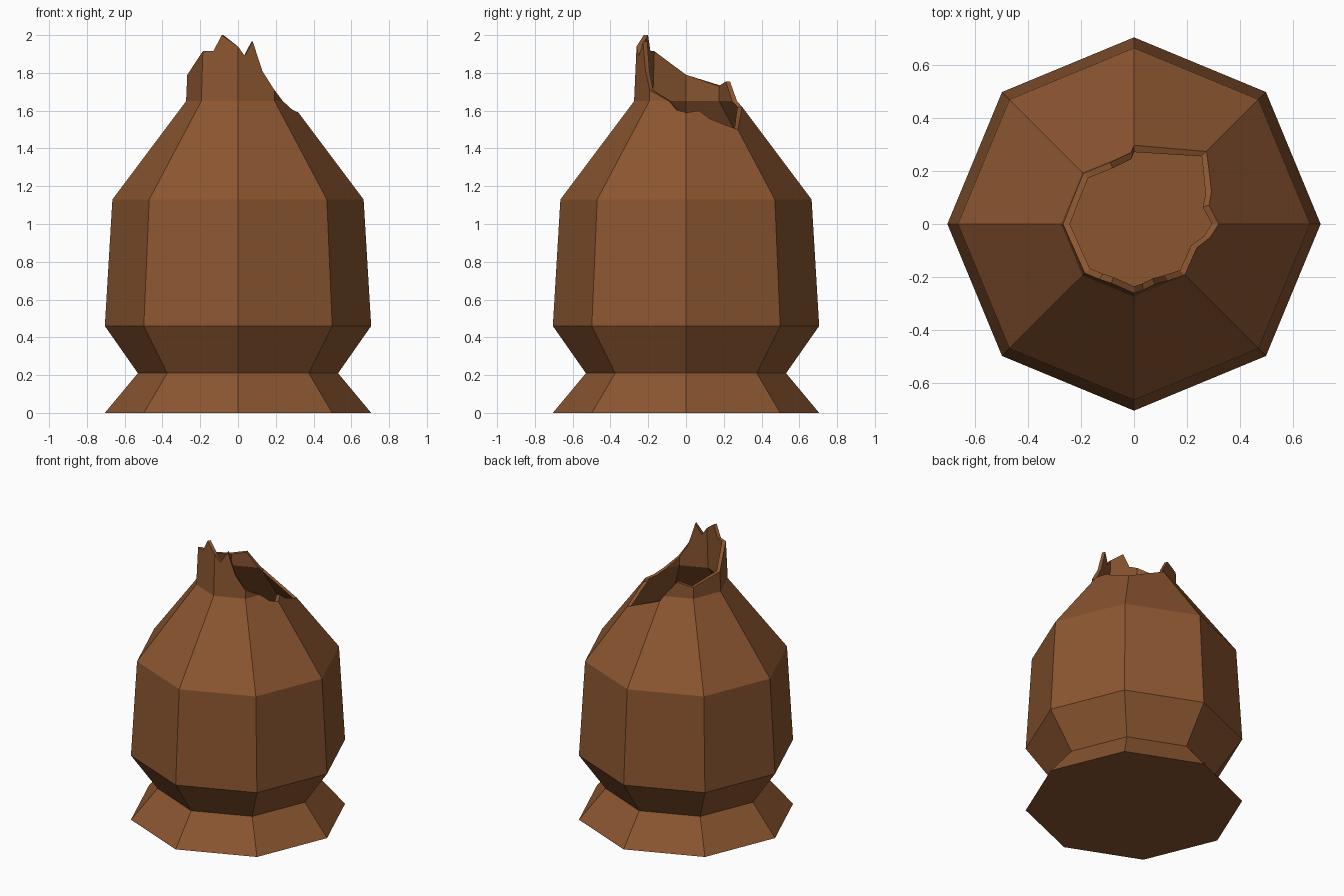
import bpy, bmesh, math

if "Cube" in bpy.data.objects:
    bpy.data.objects.remove(bpy.data.objects["Cube"])

# Octagonal pot profile (corner radius, height), bottom to neck
PROFILE = [(0.705, 0), (0.53, 0.21), (0.705, 0.46), (0.665, 1.13), (0.275, 1.65), (0.259, 2.0)]
NECK = 1.65
WALL = 0.026
# Broken rim: angle in degrees, height
RIM = [(-45, 1.71), (-20.5, 1.65), (-10, 1.605), (0, 1.59), (14, 1.6), (22.5, 1.56),
       (34.5, 1.53), (45, 1.5), (90, 1.62), (92.5, 1.65), (111, 1.755), (135, 1.73),
       (180, 1.79), (225, 1.915), (238, 1.915), (249, 2.0), (270, 1.94), (278, 1.89),
       (289, 1.965), (301, 1.81)]


def radius(z):
    for (r0, z0), (r1, z1) in zip(PROFILE, PROFILE[1:]):
        if z <= z1:
            return r0 + (r1 - r0) * (z - z0) / (z1 - z0)
    return PROFILE[-1][0]


def place(bm, angle, z, inset):
    # Keep points on the flat sides of the octagon
    flat = math.cos(math.radians(22.5)) / math.cos(math.radians(angle % 45 - 22.5))
    r = (radius(z) - inset) * flat
    a = math.radians(angle)
    return bm.verts.new((r * math.cos(a), r * math.sin(a), z))


bm = bmesh.new()


def shell(inset, floor):
    heights = [floor] + [z for r, z in PROFILE[1:4]]
    return [[place(bm, a, z, inset) for z in heights + [min(top, NECK), top]] for a, top in RIM]


def bridge(c0, c1, i, flip):
    quad = [c0[i], c1[i], c1[i + 1], c0[i + 1]]
    bm.faces.new(quad[::-1] if flip else quad)


outer, inner = shell(0, 0), shell(WALL, 0.03)
for k in range(len(RIM)):
    n = (k + 1) % len(RIM)
    for i in range(5):
        bridge(outer[k], outer[n], i, False)
        bridge(inner[k], inner[n], i, True)
    bm.faces.new([outer[k][5], outer[n][5], inner[n][5], inner[k][5]])  # broken edge

# Underside and inside floor
bm.faces.new([c[0] for c in reversed(outer)])
bm.faces.new([c[0] for c in inner])
bmesh.ops.remove_doubles(bm, verts=bm.verts, dist=0.0005)

mesh = bpy.data.meshes.new("broken_pot")
bm.to_mesh(mesh)
bm.free()
clay = bpy.data.materials.new("brown clay")
clay.diffuse_color = (0.26, 0.093, 0.03, 1)
clay.use_nodes = True
clay.node_tree.nodes["Principled BSDF"].inputs["Base Color"].default_value = clay.diffuse_color
mesh.materials.append(clay)
pot = bpy.data.objects.new("broken_pot", mesh)
bpy.context.collection.objects.link(pot)
